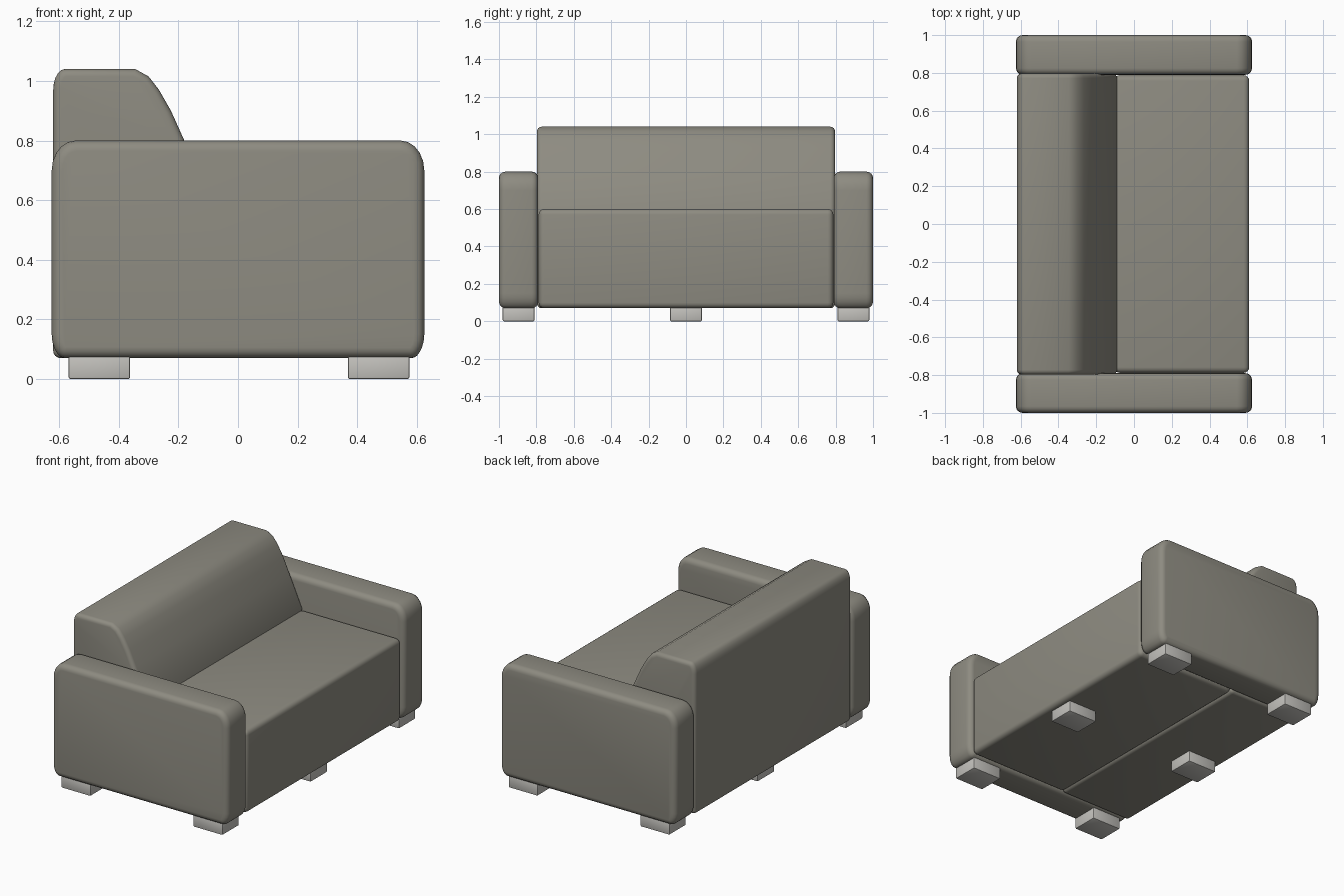
import bpy
import bmesh
import math

if "Cube" in bpy.data.objects:
    bpy.data.objects.remove(bpy.data.objects["Cube"], do_unlink=True)


def make_material(name, rgb):
    mat = bpy.data.materials.new(name)
    mat.use_nodes = True
    colour = (*rgb, 1.0)
    mat.diffuse_color = colour
    mat.node_tree.nodes["Principled BSDF"].inputs["Base Color"].default_value = colour
    return mat


upholstery = make_material("warm grey upholstery", (0.27, 0.26, 0.22))
foot_grey = make_material("light grey feet", (0.55, 0.54, 0.51))


def corner(x, z, rx, rz, start, steps=5):
    """Elliptical corner whose outer point is (x, z), starting at an angle in degrees."""
    mid = math.radians(start + 45)
    cx = x - math.copysign(rx, math.cos(mid))
    cz = z - math.copysign(rz, math.sin(mid))
    angles = [math.radians(start + 90 * i / steps) for i in range(steps + 1)]
    return [(cx + rx * math.cos(a), cz + rz * math.sin(a)) for a in angles]


def prism(name, outline, y0, y1, bevel, mat, segments=4):
    """Extrude an x-z outline along y and round its sharp edges."""
    bm = bmesh.new()
    face = bm.faces.new([bm.verts.new((x, y0, z)) for x, z in outline])
    extruded = bmesh.ops.extrude_face_region(bm, geom=[face])["geom"]
    moved = [v for v in extruded if isinstance(v, bmesh.types.BMVert)]
    bmesh.ops.translate(bm, verts=moved, vec=(0, y1 - y0, 0))
    bmesh.ops.recalc_face_normals(bm, faces=bm.faces)
    sharp = [e for e in bm.edges if e.calc_face_angle(0) > math.radians(40)]
    bmesh.ops.bevel(bm, geom=sharp, offset=bevel, segments=segments,
                    profile=0.5, affect='EDGES', clamp_overlap=False)
    mesh = bpy.data.meshes.new(name)
    bm.to_mesh(mesh)
    bm.free()
    mesh.materials.append(mat)
    obj = bpy.data.objects.new(name, mesh)
    bpy.context.collection.objects.link(obj)
    bpy.ops.object.select_all(action='DESELECT')
    obj.select_set(True)
    bpy.context.view_layer.objects.active = obj
    bpy.ops.object.shade_smooth_by_angle(angle=math.radians(35))
    return obj


def box(x0, x1, z0, z1):
    return [(x0, z0), (x1, z0), (x1, z1), (x0, z1)]


# Armrests: padded slabs with rounded corners
arm_outline = (corner(0.625, 0.8, 0.08, 0.1, 0) + corner(-0.625, 0.8, 0.08, 0.1, 90)
               + corner(-0.625, 0.07, 0.045, 0.08, 180) + corner(0.625, 0.07, 0.045, 0.08, 270))
prism("right_armrest", arm_outline, -1.0, -0.79, 0.035, upholstery)
prism("left_armrest", arm_outline, 0.79, 1.0, 0.035, upholstery)

# Seat block
prism("seat", box(-0.105, 0.61, 0.07, 0.6), -0.788, 0.788, 0.03, upholstery)

# Backrest with a sloping, curved front
back_outline = [(-0.62, 0.07), (-0.1, 0.07), (-0.09, 0.6), (-0.18, 0.8), (-0.225, 0.9),
                (-0.265, 0.97), (-0.3, 1.015), (-0.345, 1.04)]
back_outline += corner(-0.62, 1.04, 0.04, 0.07, 90)
prism("backrest", back_outline, -0.797, 0.797, 0.025, upholstery)

# Six block feet in two rows
for row, x in (("back", -0.465), ("front", 0.472)):
    for place, y in (("right", -0.895), ("middle", 0.0), ("left", 0.895)):
        prism(f"{row}_{place}_foot", box(x - 0.103, x + 0.103, 0.0, 0.08),
              y - 0.085, y + 0.085, 0.006, foot_grey, segments=2)
